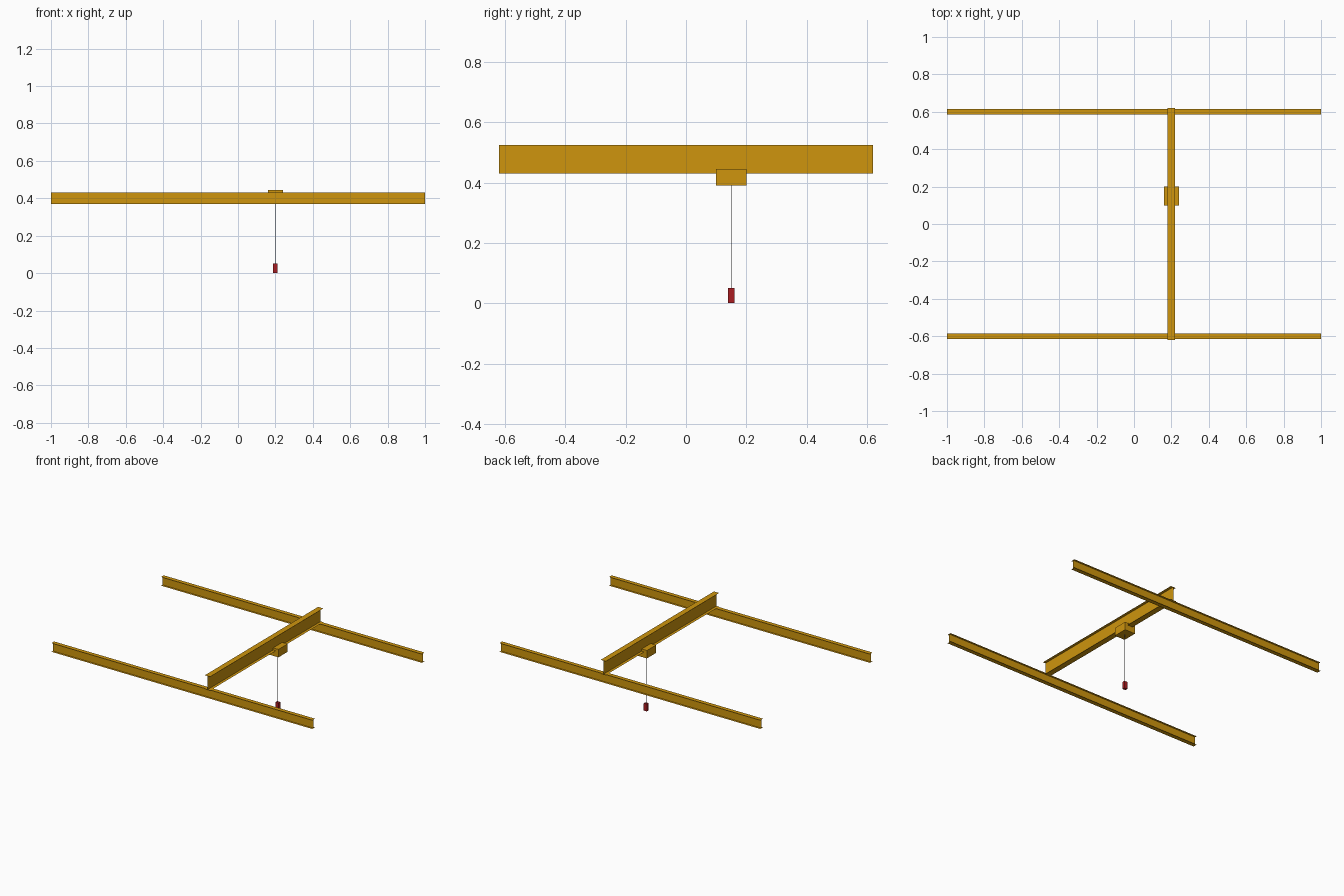
import bpy
from mathutils import Matrix

cube = bpy.data.objects.get("Cube")
if cube:
    bpy.data.objects.remove(cube, do_unlink=True)


def material(name, color):
    m = bpy.data.materials.new(name)
    m.use_nodes = True
    m.diffuse_color = (*color, 1)
    m.node_tree.nodes["Principled BSDF"].inputs["Base Color"].default_value = (*color, 1)
    return m


yellow = material("crane yellow", (0.62, 0.30, 0.004))
red = material("pendant red", (0.40, 0.012, 0.015))
grey = material("cable grey", (0.1, 0.1, 0.1))


def add_object(name, verts, faces, mat):
    mesh = bpy.data.meshes.new(name)
    mesh.from_pydata(verts, [], faces)
    mesh.materials.append(mat)
    ob = bpy.data.objects.new(name, mesh)
    bpy.context.collection.objects.link(ob)
    return ob


def i_beam(name, length, width, z0, z1, location, turn=False):
    """Sheet-metal I section along x, or along y when turned."""
    w, h = width / 2, length / 2
    strips = [((-w, z1), (w, z1)), ((0, z0), (0, z1)), ((-w, z0), (w, z0))]
    verts, faces = [], []
    for (ya, za), (yb, zb) in strips:
        n = len(verts)
        verts += [(-h, ya, za), (h, ya, za), (h, yb, zb), (-h, yb, zb)]
        faces.append((n, n + 1, n + 2, n + 3))
    ob = add_object(name, verts, faces, yellow)
    if turn:
        ob.data.transform(Matrix.Rotation(1.5707963, 4, "Z"))
    ob.location = location
    return ob


def box(name, center, size, mat):
    bpy.ops.mesh.primitive_cube_add(size=1, location=center)
    ob = bpy.context.object
    ob.name = name
    ob.scale = size
    ob.data.materials.append(mat)
    return ob


# Two runway rails
for side, y in (("front", -0.6), ("back", 0.6)):
    i_beam(side + "_runway_rail", 2.0, 0.03, 0.37, 0.43, (0, y, 0))

# Bridge girder resting on the rails
i_beam("bridge_girder", 1.24, 0.04, 0.43, 0.525, (0.2, 0, 0), turn=True)

# Hoist trolley under the girder
box("hoist_trolley", (0.2, 0.15, 0.4175), (0.08, 0.1, 0.055), yellow)

# Cable and hanging control pendant
box("hoist_cable", (0.2, 0.15, 0.22), (0.002, 0.002, 0.34), grey)
box("control_pendant", (0.2, 0.15, 0.025), (0.024, 0.02, 0.05), red)
